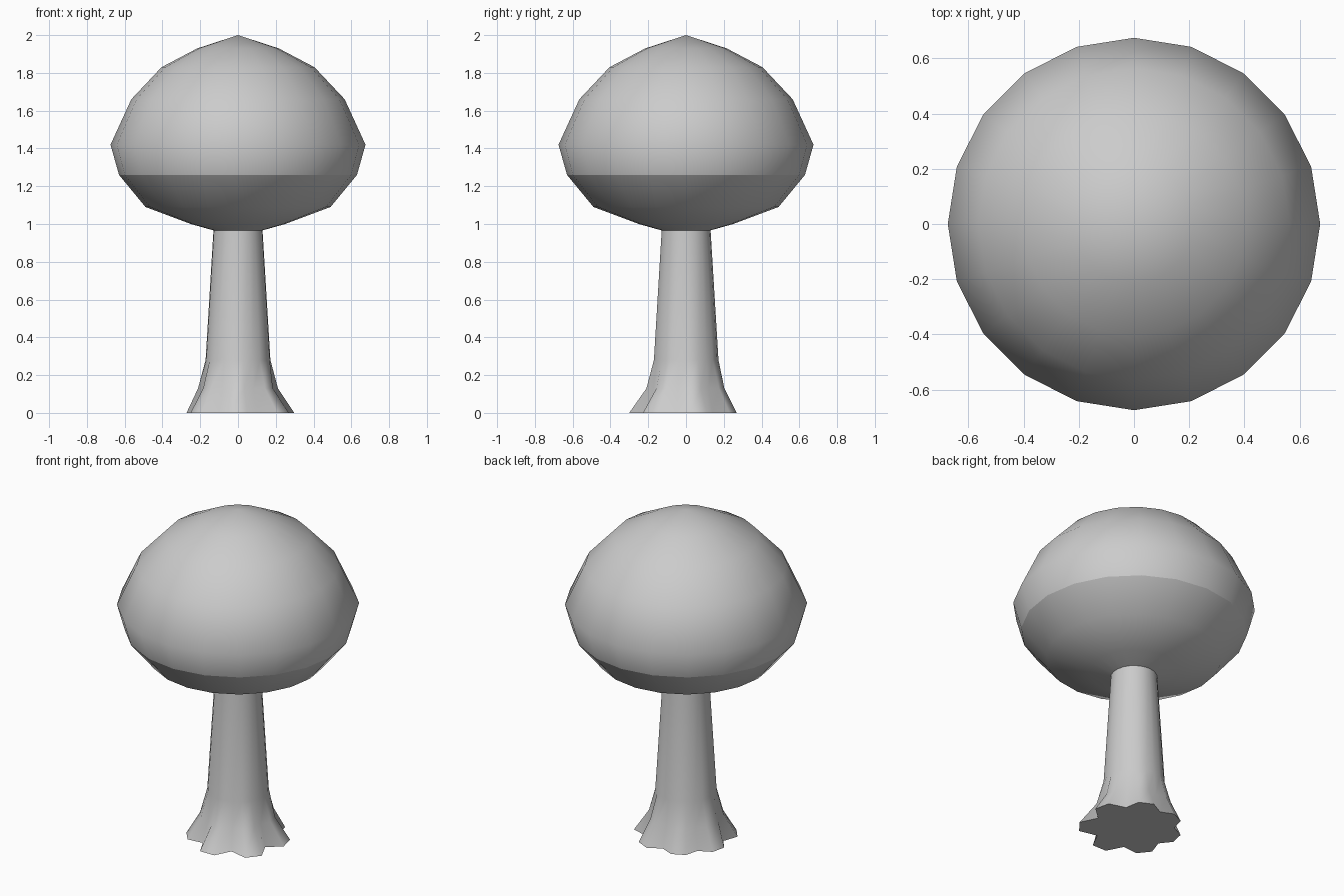
import bpy, bmesh
from math import sin, cos, pi, radians

if "Cube" in bpy.data.objects:
    bpy.data.objects.remove(bpy.data.objects["Cube"])


def ring(bm, angles, radii, z):
    return [bm.verts.new((r * cos(a), r * sin(a), z)) for a, r in zip(angles, radii)]


def bridge(bm, low, high):
    n = len(low)
    for i in range(n):
        j = (i + 1) % n
        bm.faces.new((low[i], low[j], high[j], high[i]))


def finish(bm, name):
    bmesh.ops.recalc_face_normals(bm, faces=bm.faces)
    for f in bm.faces:
        f.smooth = abs(f.normal.z) < 0.999
    me = bpy.data.meshes.new(name)
    bm.to_mesh(me)
    bm.free()
    ob = bpy.data.objects.new(name, me)
    bpy.context.collection.objects.link(ob)
    return ob


# Canopy: 20-sided lathe with pointed top and a crease below the widest ring
bm = bmesh.new()
profile = [(0.125, 0.965), (0.25, 1.0), (0.49, 1.09), (0.63, 1.26),
           (0.675, 1.42), (0.565, 1.66), (0.405, 1.83), (0.215, 1.93)]
n = 20
angles = [2 * pi * i / n for i in range(n)]
rings = [ring(bm, angles, [r] * n, z) for r, z in profile]
for low, high in zip(rings, rings[1:]):
    bridge(bm, low, high)
bm.faces.new(rings[0])
tip = bm.verts.new((0, 0, 2.0))
for i in range(n):
    bm.faces.new((rings[-1][i], rings[-1][(i + 1) % n], tip))
crease = set(rings[3])
for e in bm.edges:
    if e.verts[0] in crease and e.verts[1] in crease:
        e.smooth = False
finish(bm, "canopy")

# Trunk: tapered column flaring into seven blunt roots
bm = bmesh.new()
lobes = 7
angles, base, mid = [], [], []
for k in range(lobes):
    centre = 2 * pi * (k + 0.25) / lobes
    reach = 0.289 + 0.02 * cos(centre - radians(310))
    for offset, is_root in ((-9, True), (9, True), (180 / lobes, False)):
        angles.append(centre + radians(offset))
        base.append(reach if is_root else 0.225)
        mid.append(0.212 if is_root else 0.19)
m = len(angles)
rings = [ring(bm, angles, radii, z) for radii, z in
         ((base, 0), (mid, 0.13), ([0.172] * m, 0.28), ([0.13] * m, 0.97))]
for low, high in zip(rings, rings[1:]):
    bridge(bm, low, high)
bm.faces.new(rings[0])
bm.faces.new(rings[-1])
finish(bm, "trunk")
